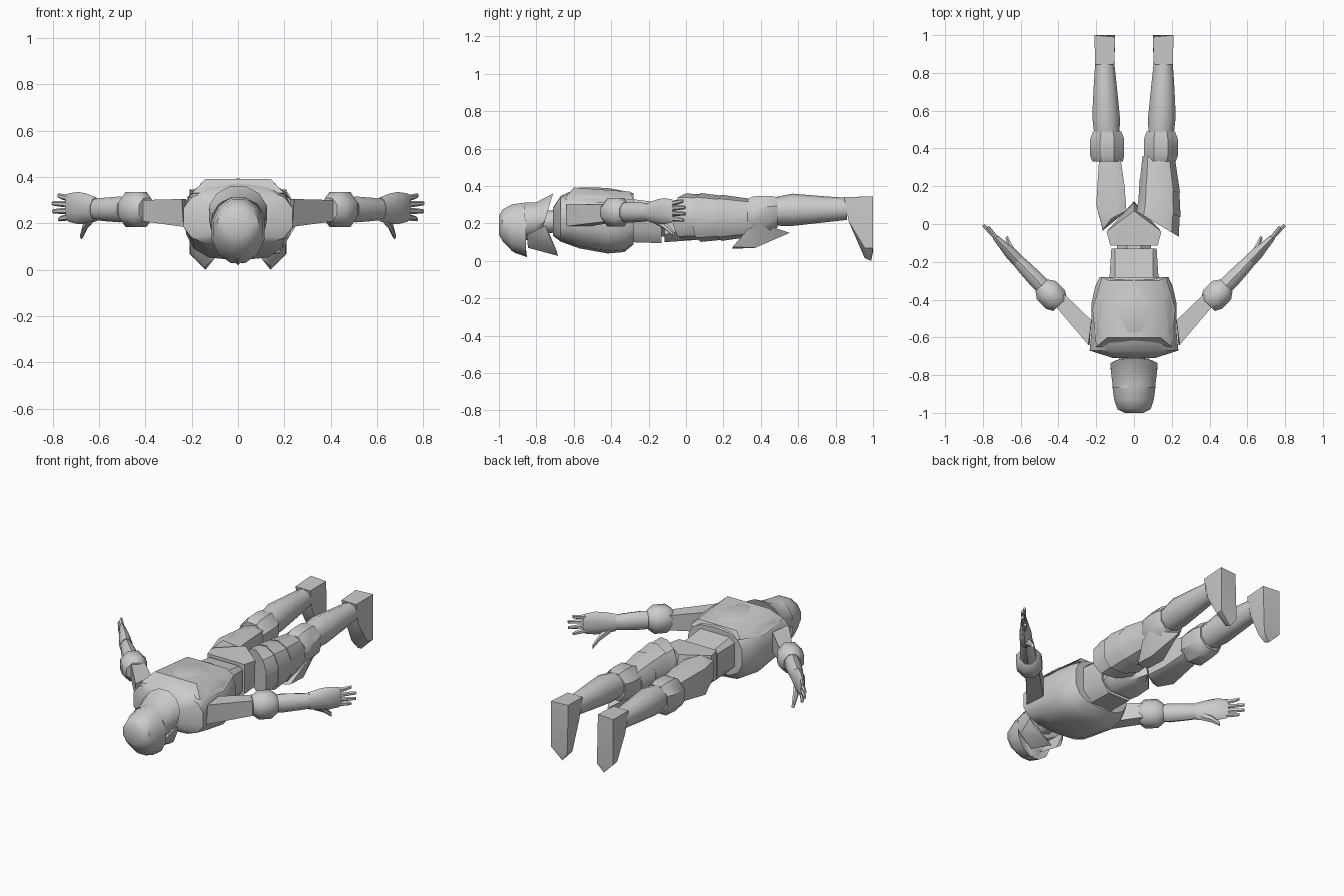
import bpy, bmesh, math
from mathutils import Matrix, Vector

ARM = Matrix.Translation((0.44, -0.375, 0.26)) @ Matrix.Rotation(math.radians(-44), 4, 'Z')


def finish(name, bm, mat=None, mirror=False):
    if mat:
        bm.transform(mat)
    for suffix in (("_right", "_left") if mirror else ("",)):
        if suffix == "_left":
            bm.transform(Matrix.Scale(-1, 4, (1, 0, 0)))
        bmesh.ops.recalc_face_normals(bm, faces=bm.faces)
        me = bpy.data.meshes.new(name + suffix)
        bm.to_mesh(me)
        bpy.context.collection.objects.link(bpy.data.objects.new(name + suffix, me))
    bm.free()


def loft(name, rings, n=10, e=1.0, mat=None, mirror=False):
    """Rings run along y: (y, cx, cz, rx, rz, x slant, z slant)."""
    bm = bmesh.new()
    k = math.cos(math.pi / n) ** e
    loops = []
    for r in rings:
        y, cx, cz, rx, rz, sx, sz = tuple(r) + (0,) * (7 - len(r))
        loop = []
        for i in range(n):
            a = (i + 0.5) * math.tau / n
            c, s = math.cos(a), math.sin(a)
            dx = rx * math.copysign(abs(c) ** e, c) / k
            dz = rz * math.copysign(abs(s) ** e, s) / k
            loop.append(bm.verts.new((cx + dx, y + sx * dx + sz * dz, cz + dz)))
        loops.append(loop)
    for a, b in zip(loops, loops[1:]):
        for i in range(n):
            j = (i + 1) % n
            bm.faces.new((a[i], a[j], b[j], b[i]))
    bm.faces.new(loops[0])
    bm.faces.new(loops[-1])
    finish(name, bm, mat, mirror)


def hull(name, pts, mat=None, mirror=False, sym=False):
    bm = bmesh.new()
    for p in pts:
        bm.verts.new(p)
        if sym and p[0]:
            bm.verts.new((-p[0], p[1], p[2]))
    res = bmesh.ops.convex_hull(bm, input=bm.verts)
    loose = [v for v in bm.verts if not v.link_faces]
    bmesh.ops.delete(bm, geom=loose, context='VERTS')
    bmesh.ops.dissolve_limit(bm, angle_limit=0.02, verts=bm.verts, edges=bm.edges)
    finish(name, bm, mat, mirror)


# Helmet dome with brow, flared neck guard, cheek guards and neck
loft("helmet", [(-1.0, 0, .19, .05, .05), (-.98, 0, .19, .088, .085), (-.93, 0, .177, .105, .125),
                (-.855, 0, .17, .115, .142), (-.865, 0, .21, .112, .10),
                (-.80, 0, .215, .12, .098), (-.745, 0, .245, .125, .115, 0, .3)], n=12)
hull("brow", [(.07, -.93, .08), (0, -.92, .045), (0, -.85, .02), (.08, -.87, .09), (.05, -.86, .1)], sym=True)
hull("cheek_guard", [(.03, -.845, .07), (.105, -.85, .14), (.018, -.685, .027), (.05, -.69, .05),
                     (.122, -.75, .19), (.1, -.73, .13), (.04, -.8, .12)], mirror=True)
loft("neck", [(-.80, 0, .2, .055, .055), (-.64, 0, .22, .06, .06)], n=10)

# Chest armour
loft("chest", [(-.71, 0, .21, .11, .075), (-.67, 0, .225, .235, .12), (-.57, 0, .23, .225, .16),
               (-.42, 0, .215, .225, .172), (-.33, 0, .21, .205, .16), (-.28, 0, .225, .182, .135)],
     n=14, e=.72)
hull("back_plate", [(.2, -.65, .33), (.14, -.6, .392), (.13, -.3, .37), (.17, -.28, .33), (.22, -.45, .31)], sym=True)

# Waist and hips
hull("waist", [(.13, -.29, .16), (.13, -.29, .3), (.07, -.29, .1), (.1, -.29, .33),
               (.12, -.13, .16), (.12, -.13, .29), (.07, -.13, .095), (.1, -.13, .31)], sym=True)
loft("spine_core", [(-.15, 0, .21, .09, .08), (-.1, 0, .21, .09, .08)], n=8)
hull("hips", [(.125, -.115, .32), (.125, -.115, .14), (.07, -.115, .1), (.145, -.04, .32),
              (.14, -.04, .16), (0, .07, .33), (0, .12, .13), (.05, .03, .11)], sym=True)

# Plain left thigh
hull("left_thigh", [(-.165, -.035, .2), (-.165, -.03, .3), (-.2, .1, .15), (-.2, .1, .31), (-.12, .06, .12),
                    (-.12, .03, .345), (-.04, .07, .16), (-.04, .07, .31), (-.05, .2, .31), (-.05, .2, .16),
                    (-.07, .34, .19), (-.07, .34, .3), (-.185, .34, .19), (-.185, .34, .3),
                    (-.13, .34, .32), (-.13, .34, .16)])

# Overlapping plates on the right thigh
PLATES = [[(0, .125, .235, .112, .12, -.6), (.10, .135, .235, .108, .115, -.4)],
          [(.08, .135, .232, .112, .125, -.4), (.22, .135, .23, .104, .11, -.25)],
          [(.19, .137, .23, .107, .118, -.25), (.36, .13, .23, .085, .095, 0)]]
for i, p in enumerate(PLATES):
    loft("thigh_plate_%d" % (i + 1), p, n=10, e=.85)

# Knees, with the pointed guard on the right
loft("knee_band", [(.33, .14, .245, .08, .085), (.36, .142, .245, .09, .1), (.45, .142, .25, .09, .098),
                   (.49, .142, .26, .075, .08)], n=8, mirror=True)
hull("knee_guard", [(.10, .25, .075), (.18, .25, .075), (.14, .245, .065), (.1, .37, .07), (.18, .37, .07),
                    (.14, .555, .15), (.06, .4, .2), (.225, .4, .2), (.07, .33, .17), (.215, .33, .17)])

# Shins and boots
loft("shin", [(.45, .142, .262, .066, .07), (.57, .148, .273, .073, .082), (.72, .152, .275, .062, .068),
              (.86, .155, .278, .05, .056)], n=10, mirror=True)
hull("boot", [(.105, .845, .34), (.205, .845, .34), (.1, .99, .345), (.21, 1.0, .345), (.11, .87, .21),
              (.2, .87, .21), (.14, .955, .015), (.14, .99, 0), (.205, .955, .07), (.21, 1.0, .07),
              (.1, .95, .05), (.1, 1.0, .05)], mirror=True)

# Arms
hull("upper_arm", [(.235, -.64, .185), (.242, -.64, .305), (.225, -.51, .185), (.225, -.51, .305),
                   (.42, -.43, .21), (.42, -.43, .3), (.37, -.37, .21), (.37, -.37, .3)], mirror=True)
loft("elbow_pad", [(-.07, 0, 0, .05, .05), (-.035, 0, 0, .07, .076), (.035, 0, 0, .07, .076),
                   (.07, 0, 0, .045, .05)], n=8, mat=ARM, mirror=True)
loft("forearm", [(.03, 0, 0, .04, .045), (.10, 0, 0, .043, .053), (.20, 0, 0, .038, .048),
                 (.28, 0, 0, .03, .042)], n=10, mat=ARM, mirror=True)
loft("palm", [(.25, 0, 0, .034, .05), (.31, 0, .004, .032, .062), (.36, 0, .006, .024, .066),
              (.42, 0, .008, .016, .058), (.43, 0, .008, .01, .05)], n=10, mat=ARM, mirror=True)

# Fingers and thumb
for i in range(4):
    z0, z1 = -.033 + .027 * i, -.042 + .034 * i
    tip = (.49, .515, .515, .49)[i]
    off = (-.012, 0, .002, -.008)[i]
    loft("finger_%d" % (i + 1), [(.41, 0, z0, .011, .012), (.46, off / 2, (z0 + z1) / 2, .0105, .011),
                                 (tip, off, z1, .007, .008)], n=6, mat=ARM, mirror=True)
loft("thumb", [(.28, -.005, -.035, .018, .022), (.34, -.025, -.07, .014, .018),
               (.385, -.045, -.115, .008, .012)], n=6, mat=ARM, mirror=True)

# Smooth shading with sharp edges
for o in bpy.context.collection.objects:
    o.select_set(True)
    bpy.context.view_layer.objects.active = o
bpy.ops.object.shade_smooth_by_angle(angle=math.radians(40))
